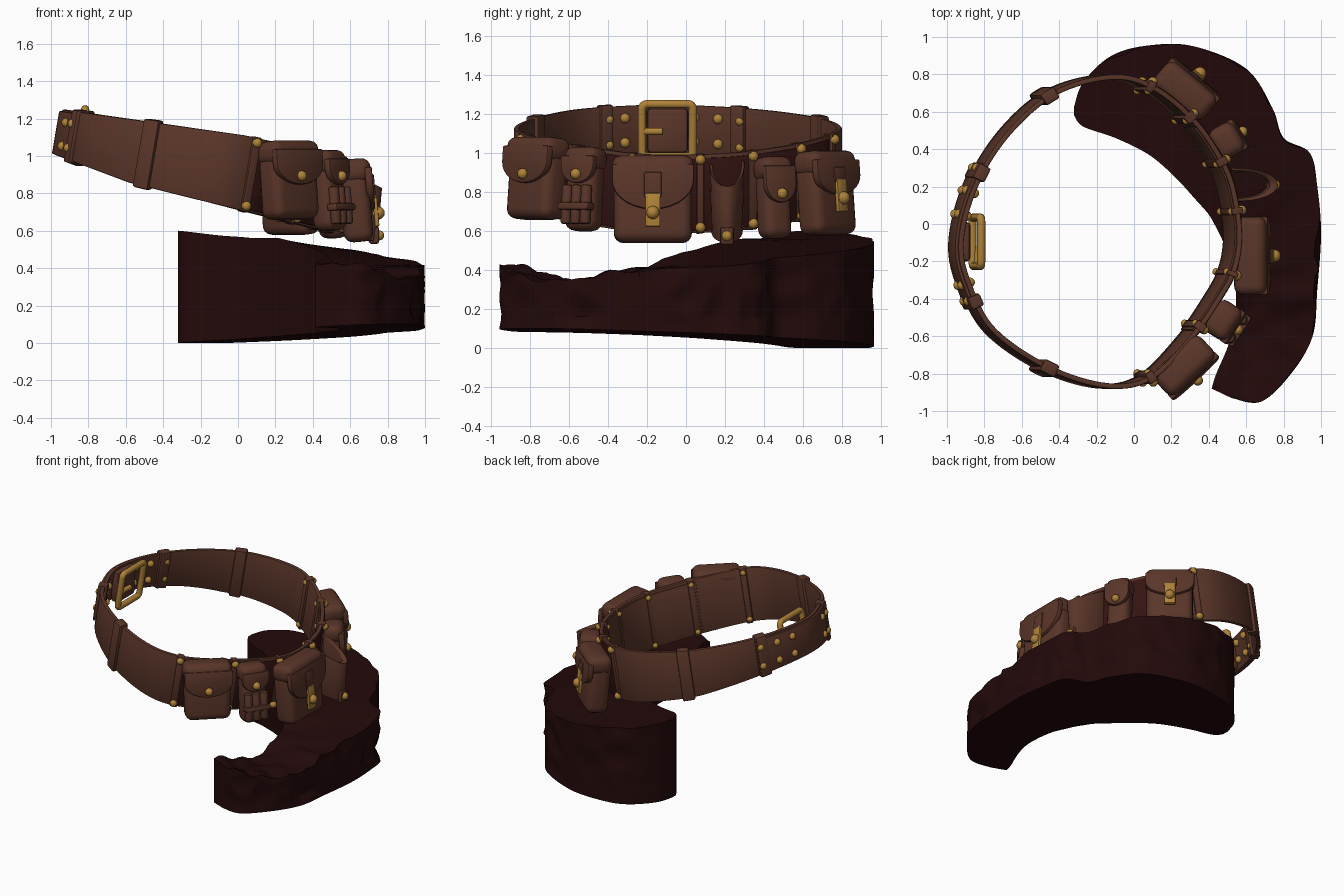
import bpy, bmesh, math
from mathutils import Vector, Matrix, noise

if "Cube" in bpy.data.objects:
    bpy.data.objects.remove(bpy.data.objects["Cube"])

def mat(name, c):
    m = bpy.data.materials.new(name)
    m.diffuse_color = (*c, 1)
    m.use_nodes = True
    m.node_tree.nodes["Principled BSDF"].inputs["Base Color"].default_value = m.diffuse_color
    return m

LEATHER = mat("brown leather", (0.102, 0.036, 0.022))
DARK = mat("dark leather", (0.035, 0.007, 0.006))
GOLD = mat("aged brass", (0.43, 0.225, 0.04))
ROCK = mat("dark red rock", (0.0165, 0.0028, 0.003))

def make(name, bm, material, bevel=0, seg=2, angle=35):
    bmesh.ops.recalc_face_normals(bm, faces=bm.faces)
    if bevel:
        es = [e for e in bm.edges if len(e.link_faces) == 2 and e.calc_face_angle() > 0.6]
        bmesh.ops.bevel(bm, geom=es, offset=bevel, segments=seg, affect='EDGES',
                        profile=0.5, clamp_overlap=True)
    me = bpy.data.meshes.new(name)
    bm.to_mesh(me)
    bm.free()
    ob = bpy.data.objects.new(name, me)
    bpy.context.collection.objects.link(ob)
    me.materials.append(material)
    bpy.ops.object.select_all(action='DESELECT')
    ob.select_set(True)
    bpy.context.view_layer.objects.active = ob
    bpy.ops.object.shade_smooth_by_angle(angle=math.radians(angle))
    return ob

def loft(bm, sections, closed=False):
    rows = [[bm.verts.new(p) for p in s] for s in sections]
    n = len(rows[0])
    for i in range(len(rows) if closed else len(rows) - 1):
        a, b = rows[i], rows[(i + 1) % len(rows)]
        for j in range(n):
            bm.faces.new((a[j], a[(j + 1) % n], b[(j + 1) % n], b[j]))
    if not closed:
        bm.faces.new(rows[0])
        bm.faces.new(rows[-1])

def spline(pts, t, closed):
    n, i = len(pts), math.floor(t)
    f = t - i
    g = lambda k: Vector(pts[k % n] if closed else pts[min(max(k, 0), n - 1)])
    a, b, c, d = g(i - 1), g(i), g(i + 1), g(i + 2)
    return 0.5 * (2 * b + (c - a) * f + (2 * a - 5 * b + 4 * c - d) * f * f
                  + (3 * b - a - 3 * c + d) * f ** 3)

# ---- belt path, counter-clockwise from the right side
PATH = [(.53, -.08), (.51, .12), (.45, .31), (.29, .55), (.07, .73), (-.15, .785),
        (-.45, .70), (-.70, .48), (-.87, .2), (-.945, -.1), (-.90, -.33), (-.77, -.57),
        (-.48, -.77), (-.17, -.865), (.06, -.82), (.28, -.60), (.42, -.40), (.5, -.25)]

def belt_point(t, off, v):
    """v = 0 at the lower edge of the belt, 1 at the upper edge."""
    p = spline(PATH, t, True)
    d = (spline(PATH, t + .02, True) - spline(PATH, t - .02, True)).normalized()
    x, y = p.x + d.y * off, p.y - d.x * off
    hi = 1.11 - .145 * p.x - .08 * max(0, p.x)
    lo = .72 - .25 * p.x + .12 * max(0, -.55 - p.x)
    z = lo + (hi - lo) * v
    return Vector((x + .17 * (z - (hi + lo) / 2), y, z))

def ribbon(name, t0, t1, o0, o1, v0=0, v1=1, m=LEATHER, closed=False, bevel=.006):
    n = max(3, int(abs(t1 - t0) * 8))
    bm = bmesh.new()
    loft(bm, [[belt_point(t0 + (t1 - t0) * i / n, o, v)
               for o, v in ((o0, v0), (o1, v0), (o1, v1), (o0, v1))]
              for i in range(n if closed else n + 1)], closed)
    return make(name, bm, m, bevel)

ribbon("belt_strap", 0, 18, -.014, .014, closed=True)
ribbon("belt_outer_backing", -3.9, 3.9, .01, .02, .03, .95, DARK)
ribbon("belt_inner_pad", -2.9, 2.9, -.024, -.012, .04, .96)
ribbon("belt_overlap_end", 7.6, 10.3, .012, .03, .03, .97)
for i, t in enumerate((6.1, 12, 7.75, 10.35)):
    ribbon(f"belt_keeper_{i}", t - .13, t + .13, -.034, .036, -.04, 1.04, bevel=.012)

# ---- brass studs, gathered in one mesh
studs = bmesh.new()
def stud(p, r=.026):
    bmesh.ops.create_uvsphere(studs, u_segments=14, v_segments=8, radius=r,
                              matrix=Matrix.Translation(p))

CROSS = (-4, -2.75, -1.1, .75, 2.1, 3.1, 4.05)
for i, t in enumerate(CROSS):
    ribbon(f"cross_strap_{i}", t - .09, t + .09, -.032, .03, -.01, 1.01, bevel=.008)
    for v in (.07, .93):
        stud(belt_point(t, .028, v))
        stud(belt_point(t, -.028, v), .02)
for t in (7.7, 8.1, 8.5, 9.95, 10.3):
    for v in (.25, .75):
        stud(belt_point(t, .026, v))
        stud(belt_point(t, -.018, v), .026)

# ---- pouches: local x points outward, local y runs along the belt
def box(name, M, x, y, z, m=LEATHER, bevel=.01, seg=2):
    bm = bmesh.new()
    loft(bm, [[M @ Vector((a, b, c)) for a, b in
               ((x[0], y[0]), (x[1], y[0]), (x[1], y[1]), (x[0], y[1]))] for c in z])
    return make(name, bm, m, bevel, seg)

def pouch(name, cx, cy, deg, w, d, z0, z1, straight, drop, clasp):
    zm = (z0 + z1) / 2                       # lean the top in towards the belt
    M = (Matrix.Translation((cx, cy, zm)) @ Matrix.Rotation(math.radians(deg), 4, 'Z')
         @ Matrix.Rotation(math.radians(-5), 4, 'Y') @ Matrix.Translation((0, 0, -zm)))
    h, f = w / 2, d / 2
    box(name + "_body", M, (-f, f - .012), (-h + .01, h - .01), (z0, z1 - .02), bevel=.05, seg=4)
    box(name + "_lid", M, (-f, f + .004), (-h, h), (z1 - .13, z1), bevel=.05, seg=4)
    # flap with a rounded lower edge
    zs = z1 - straight
    prof = [(-h, z1 - .05)] + [(-h * math.cos(a), zs - drop * math.sin(a))
            for a in (math.pi * k / 14 for k in range(15))] + [(h, z1 - .05)]
    bm = bmesh.new()
    loft(bm, [[M @ Vector((x, u, z)) for u, z in prof] for x in (f - .03, f + .01)])
    make(name + "_flap", bm, LEATHER, .008)
    zt = zs - drop
    if clasp:
        box(name + "_clasp", M, (f, f + .024), (-.038, .038), (zt - .09, zt + .08), GOLD, .006)
        box(name + "_tab", M, (f, f + .018), (-.045, .045), (zt + .06, z1 - .09), LEATHER, .008)
        stud(M @ Vector((f + .025, 0, zt - .02)), .034)
    else:
        stud(M @ Vector((f + .014, 0, zt + .045)), .028)
    return M

pouch("front_pouch", .275, -.765, -47, .34, .17, .66, 1.08, .13, .11, False)
Mb = pouch("small_front_pouch", .485, -.52, -33, .2, .15, .60, 1.03, .10, .09, False)
pouch("large_side_pouch", .635, -.17, 0, .42, .17, .54, .985, .13, .15, True)
pouch("small_rear_pouch", .505, .45, 30, .18, .15, .56, .98, .14, .10, False)
pouch("rear_pouch", .28, .72, 50, .34, .17, .58, 1.01, .13, .10, True)

# cartridge tubes and band under the small front flap
for k in (-1, 0, 1):
    bm = bmesh.new()
    bmesh.ops.create_cone(bm, cap_ends=True, segments=16, radius1=.028, radius2=.028, depth=.2,
                          matrix=Mb @ Matrix.Translation((.07, k * .058, .73)))
    make(f"cartridge_tube_{k + 1}", bm, LEATHER, .01)
box("cartridge_band", Mb, (.04, .106), (-.095, .095), (.70, .74), bevel=.012)

# ---- open loop holster between the pouches
bm = bmesh.new()
secs = []
for i in range(17):
    a = math.pi * (i / 16 - .5)
    c, s = math.cos(a) ** .8 if abs(a) < 1.57 else 0, math.sin(a)
    ring = []
    for k, r in ((0, 1), (1, 1), (1, .82), (0, .82)):
        z = (.96 - .13 * c) if k else (.60 - .06 * c)
        q = r * (1 if k else .9)
        ring.append((.52 + .25 * c * q, .21 + .09 * s * q, z))
    secs.append(ring)
loft(bm, secs)
make("loop_holster", bm, LEATHER, .005)
box("holster_strap", Matrix(), (.70, .755), (.175, .245), (.53, .62), bevel=.012)
stud(Vector((.755, .21, .575)), .027)
make("brass_studs", studs, GOLD)

# ---- buckle on the inner left side
def tube(name, pts, r, cyclic):
    cu = bpy.data.curves.new(name, 'CURVE')
    cu.dimensions = '3D'
    cu.bevel_depth, cu.bevel_resolution, cu.use_fill_caps = r, 3, True
    sp = cu.splines.new('POLY')
    sp.points.add(len(pts) - 1)
    for p, q in zip(sp.points, pts):
        p.co = (*q, 1)
    sp.use_cyclic_u = cyclic
    ob = bpy.data.objects.new(name, cu)
    bpy.context.collection.objects.link(ob)
    cu.materials.append(GOLD)
    bpy.ops.object.select_all(action='DESELECT')
    ob.select_set(True)
    bpy.context.view_layer.objects.active = ob
    bpy.ops.object.convert(target='MESH')
    bpy.ops.object.shade_smooth_by_angle(angle=math.radians(40))

frame = []
for q, (sy, sz) in enumerate(((1, 1), (-1, 1), (-1, -1), (1, -1))):
    for k in range(5):
        a = math.pi / 2 * (q + k / 4)
        y = -.095 + sy * .105 + .025 * math.cos(a)
        z = 1.115 + sz * .11 + .025 * math.sin(a)
        frame.append((-.84 + .17 * (z - 1.115), y, z))
tube("buckle_frame", frame, .022, True)
tube("buckle_prong", [(-.84, -.23, 1.11), (-.83, -.12, 1.11)], .019, False)
box("buckle_mount", Matrix(), (-.94, -.875), (-.2, .01), (1.0, 1.23), bevel=.02)

# ---- crescent rock: outer x, y, inner x, y, top height
ST = [(-.32, .63, -.32, .58, .60), (-.27, .76, -.27, .52, .595), (-.12, .90, -.1, .46, .575),
      (.08, .955, .08, .37, .56), (.32, .95, .22, .25, .53), (.60, .83, .33, .13, .50),
      (.74, .62, .40, .05, .475), (.80, .46, .44, -.02, .46), (.94, .38, .47, -.08, .44),
      (.98, .2, .50, -.16, .42), (1.0, -.05, .53, -.25, .41), (.98, -.35, .545, -.38, .385),
      (.955, -.6, .54, -.52, .345), (.84, -.80, .50, -.66, .36), (.68, -.95, .44, -.8, .41),
      (.52, -.93, .415, -.88, .42)]
secs = []
for i in range(121):
    t = i / 8
    s = spline(ST, t, False)
    out, inn, zt = Vector(s[0:2]), Vector(s[2:4]), s[4]
    side = min(1, max(0, (t - .5) / 3))      # chipped outer wall
    top = min(1, max(0, (t - 9) / 2))        # broken top towards the tail
    uv = ([(k / 4, 0) for k in range(4)] + [(1, k / 12) for k in range(12)]
          + [(1 - k / 8, 1) for k in range(8)] + [(0, 1 - k / 4) for k in range(4)])
    ring = []
    for u, v in uv:
        p = inn.lerp(out, u)
        zb = max(0, .035 + .045 * p.x - .035 * p.y)
        z = zb + (zt + .03 * (1 - u) * min(1, max(0, t - 3)) * min(1, max(0, 9.5 - t)) - zb) * v
        if u == 1 and 0 < v:
            d = noise.voronoi((p.x * 4.5, p.y * 4.5, z * 4))[0]
            p -= (out - inn).normalized() * side * min(1, v * 4) * .06 * min(.7, max(0, d[1] - d[0] - .05))
        if v == 1:
            z += .03 * top * noise.noise((p.x * 9, p.y * 9, 3))
        ring.append((p.x, p.y, z))
    secs.append(ring)
bm = bmesh.new()
loft(bm, secs)
make("crescent_rock", bm, ROCK, angle=30)
